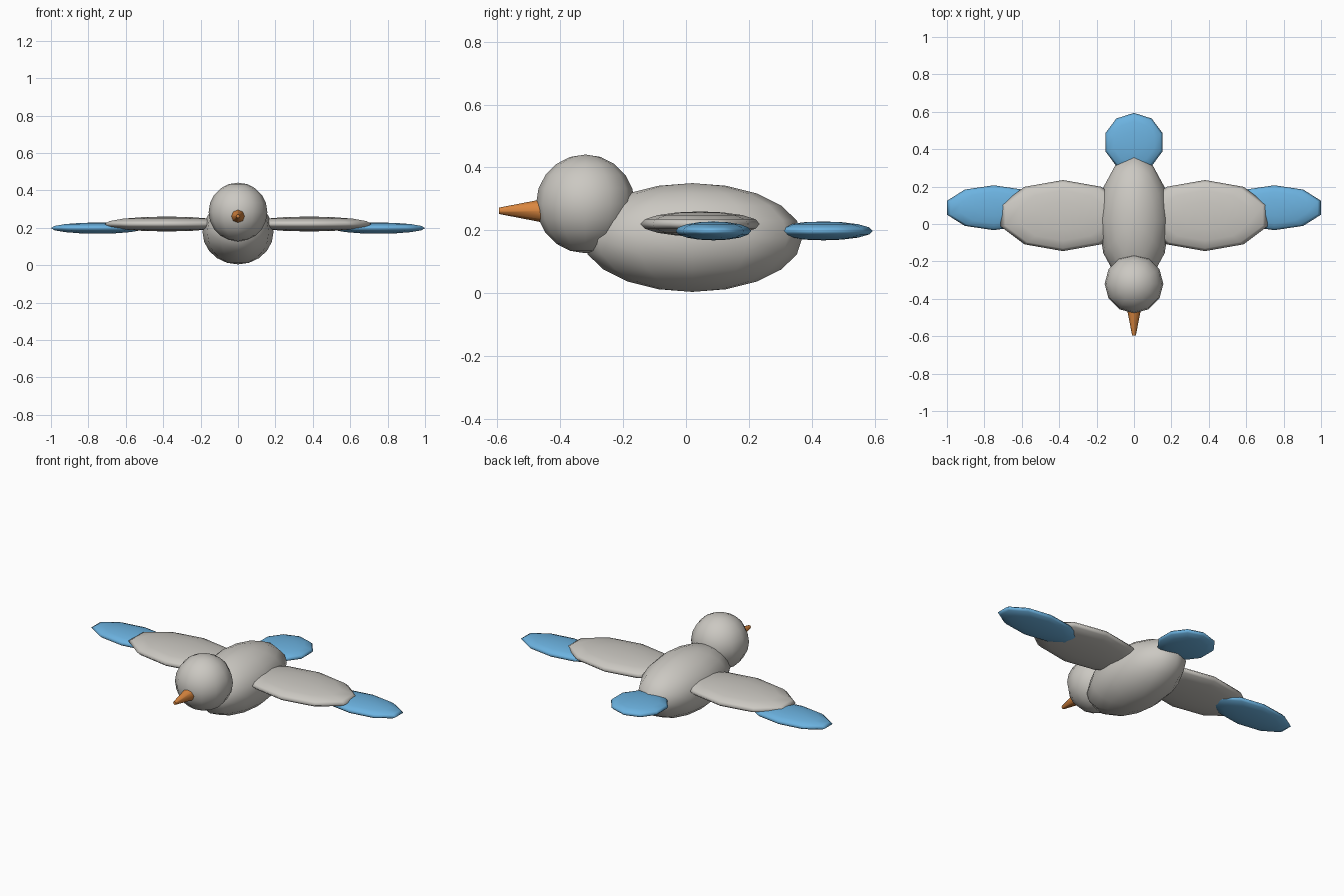
import bpy
import math

cube = bpy.data.objects.get("Cube")
if cube:
    bpy.data.objects.remove(cube, do_unlink=True)


def material(name, rgb):
    mat = bpy.data.materials.new(name)
    mat.use_nodes = True
    color = (*rgb, 1.0)
    mat.diffuse_color = color
    bsdf = next(n for n in mat.node_tree.nodes if n.type == 'BSDF_PRINCIPLED')
    bsdf.inputs["Base Color"].default_value = color
    return mat


grey = material("pale_grey", (0.60, 0.58, 0.54))
blue = material("sky_blue", (0.15, 0.45, 0.75))
orange = material("beak_orange", (0.70, 0.24, 0.05))


def finish(name, mat):
    obj = bpy.context.object
    obj.name = name
    obj.data.name = name
    obj.data.materials.append(mat)
    bpy.ops.object.transform_apply(location=False, rotation=True, scale=True)
    bpy.ops.object.shade_smooth()
    return obj


def ellipsoid(name, center, radii, mat, segments, rings):
    bpy.ops.mesh.primitive_uv_sphere_add(
        segments=segments, ring_count=rings, radius=1, location=center)
    bpy.context.object.scale = radii
    return finish(name, mat)


# Body and head
ellipsoid("body", (0, 0.02, 0.177), (0.19, 0.35, 0.173), grey, 12, 10)
ellipsoid("head", (0, -0.32, 0.284), (0.157, 0.157, 0.157), grey, 12, 10)

# Beak: a blunt cone pointing forward
bpy.ops.mesh.primitive_cone_add(
    vertices=8, radius1=0.04, radius2=0.01, depth=0.155,
    location=(0, -0.518, 0.262), rotation=(math.pi / 2, 0, 0))
beak = finish("beak", orange)
bpy.ops.object.shade_smooth_by_angle(angle=math.radians(50))

# Tail fan
ellipsoid("tail", (0, 0.437, 0.198), (0.161, 0.157, 0.03), blue, 10, 8)

# Wings with blue tips on both sides
for side, sign in (("left", 1), ("right", -1)):
    ellipsoid(side + "_wing", (sign * 0.38, 0.045, 0.22),
              (0.35, 0.19, 0.04), grey, 10, 8)
    ellipsoid(side + "_wing_tip", (sign * 0.75, 0.087, 0.198),
              (0.263, 0.12, 0.03), blue, 10, 8)
